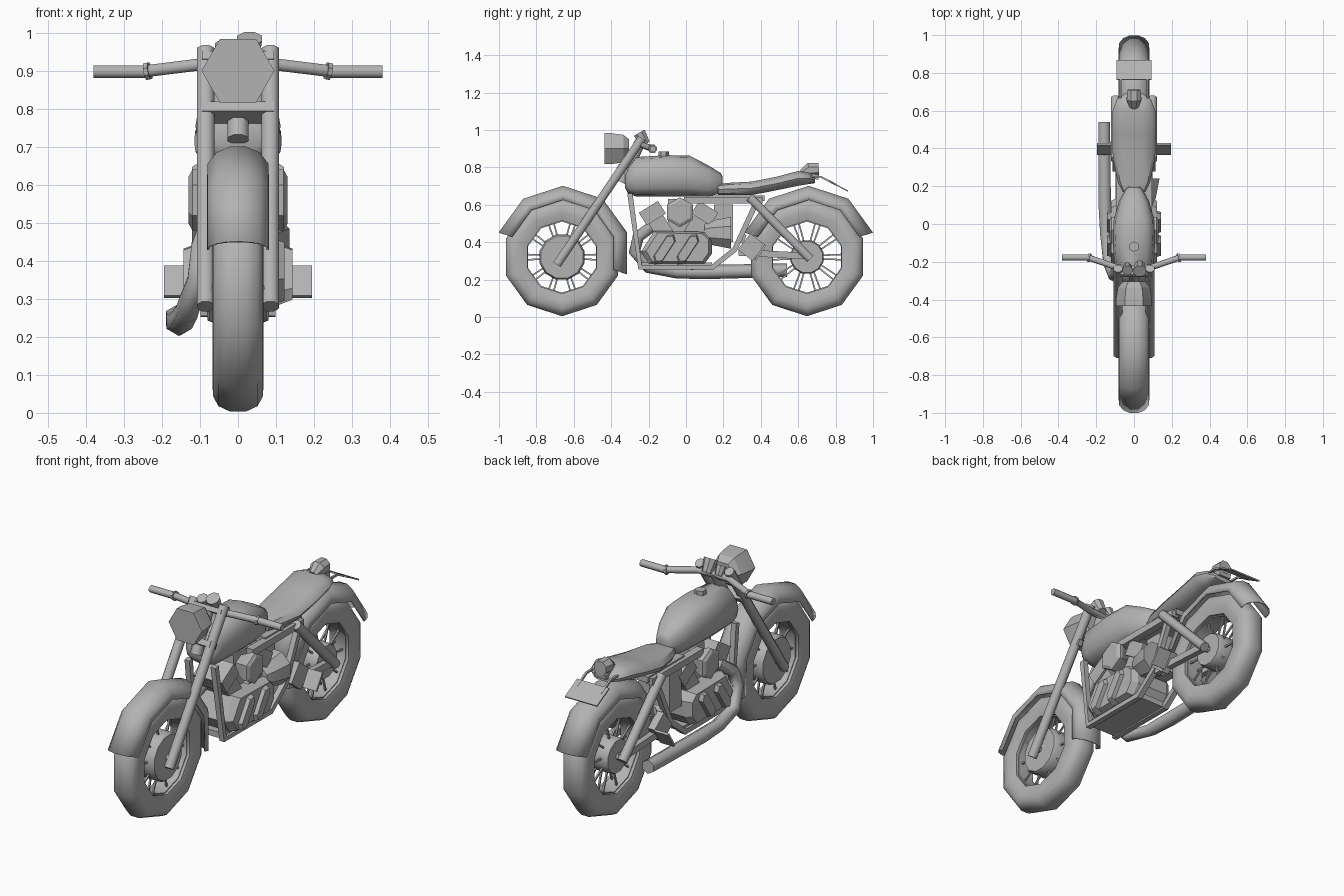
import bpy, bmesh, math
from mathutils import Vector, Matrix

if "Cube" in bpy.data.objects:
    bpy.data.objects.remove(bpy.data.objects["Cube"])

grey = bpy.data.materials.new("grey")
grey.diffuse_color = (0.45, 0.45, 0.45, 1)
grey.use_nodes = True
grey.node_tree.nodes["Principled BSDF"].inputs["Base Color"].default_value = grey.diffuse_color


def finish(name, bm, angle=40):
    bmesh.ops.recalc_face_normals(bm, faces=bm.faces)
    me = bpy.data.meshes.new(name)
    bm.to_mesh(me)
    bm.free()
    me.materials.append(grey)
    ob = bpy.data.objects.new(name, me)
    bpy.context.collection.objects.link(ob)
    bpy.ops.object.select_all(action='DESELECT')
    ob.select_set(True)
    bpy.context.view_layer.objects.active = ob
    bpy.ops.object.shade_smooth_by_angle(angle=math.radians(angle))
    return ob


def skin(bm, rings, closed=True, caps=True, loop=False):
    """Bridge a list of point rings into a surface."""
    vs = [[bm.verts.new(p) for p in r] for r in rings]
    n = len(vs[0])
    pairs = list(zip(vs, vs[1:])) + ([(vs[-1], vs[0])] if loop else [])
    for a, b in pairs:
        for i in range(n if closed else n - 1):
            j = (i + 1) % n
            bm.faces.new((a[i], a[j], b[j], b[i]))
    if caps and not loop:
        bm.faces.new(vs[0])
        bm.faces.new(vs[-1])


def tube(name, pts, radii, n=8, angle=50, turn=0.5):
    """Tube through points; radii is one number or one per point."""
    pts = [Vector(p) for p in pts]
    if not isinstance(radii, (list, tuple)):
        radii = [radii] * len(pts)
    rings = []
    for i, p in enumerate(pts):
        d0 = (pts[i] - pts[i - 1]).normalized() if i else Vector()
        d1 = (pts[i + 1] - p).normalized() if i < len(pts) - 1 else Vector()
        d = (d0 + d1).normalized()
        ref = Vector((1, 0, 0)) if abs(d.x) < 0.8 else Vector((0, 1, 0))
        u = (ref - d * ref.dot(d)).normalized()
        w = d.cross(u)
        angs = [2 * math.pi * (k + turn) / n for k in range(n)]
        rings.append([p + (u * math.cos(a) + w * math.sin(a)) * radii[i] for a in angs])
    bm = bmesh.new()
    skin(bm, rings)
    return finish(name, bm, angle)


def box(name, loc, size, tilt=0):
    """Box tilted about the x axis (degrees)."""
    bm = bmesh.new()
    m = Matrix.Translation(loc) @ Matrix.Rotation(math.radians(tilt), 4, 'X') @ Matrix.Diagonal((*size, 1))
    bmesh.ops.create_cube(bm, size=1, matrix=m)
    return finish(name, bm, 20)


def spin(name, profile, y, z, start=-90, steps=10, full=True, closed=True):
    """Revolve (x, radius) points round the axle, 36 degrees per step."""
    rings = []
    for k in range(steps if full else steps + 1):
        a = math.radians(start + 36 * k)
        rings.append([(x, y + r * math.cos(a), z + r * math.sin(a)) for x, r in profile])
    bm = bmesh.new()
    skin(bm, rings, closed=closed, caps=False, loop=full)
    return finish(name, bm, 50)


def prism(name, outline, x0, x1, inset=0.0):
    """Side outline (y, z) extruded in x, outer end optionally shrunk."""
    cy = sum(p[0] for p in outline) / len(outline)
    cz = sum(p[1] for p in outline) / len(outline)
    k = 1 - inset
    bm = bmesh.new()
    skin(bm, [[(x0, y, z) for y, z in outline],
              [(x1, cy + (y - cy) * k, cz + (z - cz) * k) for y, z in outline]])
    return finish(name, bm, 25)


def loft(name, sections, n=12, power=0.75, angle=45):
    """Rounded body along y from (y, half width, bottom, top)."""
    rings = []
    for y, w, b, t in sections:
        ring = []
        for k in range(n):
            a = 2 * math.pi * k / n
            c, s = math.cos(a), math.sin(a)
            ring.append((w * math.copysign(abs(c) ** power, c), y,
                         (b + t) / 2 + (t - b) / 2 * math.copysign(abs(s) ** power, s)))
        rings.append(ring)
    bm = bmesh.new()
    skin(bm, rings)
    return finish(name, bm, angle)


# wheels: tyre, rim, hub and spokes
half = [(0.055, 0.195), (0.067, 0.24), (0.066, 0.275), (0.052, 0.302), (0.022, 0.316)]
tyre = half + [(-x, r) for x, r in reversed(half)]
rim = [(0.04, 0.19), (0.04, 0.21), (-0.04, 0.21), (-0.04, 0.19)]
for side, y, hub_r in (("front", -0.663, 0.125), ("rear", 0.647, 0.092)):
    z = 0.32
    spin(side + "_tyre", tyre, y, z)
    spin(side + "_rim", rim, y, z)
    tube(side + "_hub", [(-0.06, y, z), (-0.045, y, z), (0.045, y, z), (0.06, y, z)],
         [hub_r * 0.93, hub_r, hub_r, hub_r * 0.93], 12, 30)
    tube(side + "_axle", [(-0.1, y, z), (0.1, y, z)], 0.018, 8)
    for k in range(10):
        for off, x in ((-7, 0.022), (7, -0.022)):
            a, b = math.radians(36 * k + off), math.radians(36 * k + off * 0.6)
            tube(side + "_spoke", [(x, y + 0.08 * math.cos(a), z + 0.08 * math.sin(a)),
                                   (x, y + 0.2 * math.cos(b), z + 0.2 * math.sin(b))], 0.006, 4)

# fenders
fh = [(0.078, 0.285), (0.077, 0.315), (0.055, 0.343), (0.02, 0.358)]
fender = fh + [(-x, r) for x, r in reversed(fh)]
for name, y, start, steps in (("front_fender", -0.658, -18, 5), ("rear_fender", 0.656, 18, 4)):
    ob = spin(name, fender, y, 0.34, start, steps, False, False)
    mod = ob.modifiers.new("thickness", 'SOLIDIFY')
    mod.thickness = 0.006
    mod.offset = 0

# fuel tank, cap and seat
loft("fuel_tank", [(-0.325, 0.06, 0.69, 0.76), (-0.31, 0.085, 0.66, 0.80), (-0.27, 0.1, 0.645, 0.855),
                   (-0.1, 0.112, 0.645, 0.865), (0.02, 0.108, 0.645, 0.862), (0.12, 0.08, 0.645, 0.81),
                   (0.185, 0.045, 0.66, 0.77), (0.195, 0.03, 0.68, 0.75)])
tube("tank_cap", [(0, -0.12, 0.85), (0, -0.12, 0.884)], 0.028, 6, 20)
loft("seat", [(0.17, 0.06, 0.65, 0.71), (0.22, 0.085, 0.65, 0.718), (0.35, 0.112, 0.65, 0.725),
              (0.48, 0.115, 0.675, 0.75), (0.60, 0.113, 0.70, 0.782), (0.66, 0.09, 0.71, 0.77),
              (0.69, 0.05, 0.715, 0.745)], 10)

# tail light, plate and bracket
tube("tail_light", [(0, 0.62, 0.765), (0, 0.66, 0.785), (0, 0.71, 0.787)], [0.025, 0.042, 0.038], 8, 30)
box("tail_light_foot", (0, 0.66, 0.755), (0.07, 0.1, 0.025), -10)
box("rear_plate", (0, 0.815, 0.70), (0.185, 0.115, 0.007), -28)
for s in (-1, 1):
    tube("plate_bracket", [(s * 0.07, 0.6, 0.75), (s * 0.07, 0.72, 0.75), (s * 0.07, 0.8, 0.708)], 0.007, 4)

# fork, shocks, frame rails and foot pegs on both sides
for s in (-1, 1):
    tube("fork_leg", [(s * 0.085, -0.69, 0.28), (s * 0.085, -0.235, 0.955)], 0.025, 8)
    tube("rear_shock", [(s * 0.098, 0.34, 0.64), (s * 0.098, 0.665, 0.31)], 0.025, 8)
    tube("frame_rail", [(s * 0.075, -0.3, 0.66), (s * 0.085, -0.245, 0.265), (s * 0.085, 0.14, 0.265),
                        (s * 0.085, 0.26, 0.36), (s * 0.085, 0.38, 0.62)], 0.02, 4, 20)
    box("upper_rail", (s * 0.075, 0.2, 0.625), (0.04, 0.42, 0.035))
    box("swing_arm", (s * 0.085, 0.47, 0.335), (0.03, 0.38, 0.035), -3)
    box("peg_mount", (s * 0.095, 0.35, 0.373), (0.04, 0.1, 0.11), -38)
    box("foot_peg", (s * 0.155, 0.397, 0.345), (0.08, 0.012, 0.095), -33)
    # handlebar, collar and grip
    tube("handlebar", [(0, -0.235, 0.92), (s * 0.09, -0.23, 0.918), (s * 0.235, -0.18, 0.9)], 0.017, 8)
    tube("grip_collar", [(s * 0.232, -0.18, 0.9), (s * 0.243, -0.177, 0.898)], 0.024, 8, 30)
    tube("grip", [(s * 0.235, -0.177, 0.898), (s * 0.38, -0.177, 0.898)], 0.018, 8)
box("seat_plank", (0, 0.27, 0.635), (0.15, 0.3, 0.03))
box("rear_crossbar", (0, 0.3, 0.42), (0.17, 0.03, 0.05), -25)
box("skid_plank", (0, -0.05, 0.275), (0.17, 0.38, 0.03))

# steering clamps, neck, headlight and gauges
box("upper_clamp", (0, -0.25, 0.925), (0.19, 0.06, 0.025), -34)
box("lower_clamp", (0, -0.34, 0.79), (0.19, 0.06, 0.03), -34)
tube("steering_neck", [(0, -0.345, 0.72), (0, -0.25, 0.92)], 0.03, 8)
tube("headlight", [(0, -0.425, 0.9), (0, -0.435, 0.9), (0, -0.435, 0.9), (0, -0.405, 0.9),
                   (0, -0.335, 0.9), (0, -0.305, 0.9)],
     [0.083, 0.085, 0.096, 0.096, 0.085, 0.058], 6, 20, 0)
tube("large_gauge", [(0.03, -0.215, 0.925), (0.03, -0.25, 0.985)], [0.026, 0.036], 8, 30)
tube("small_gauge", [(-0.035, -0.22, 0.925), (-0.035, -0.245, 0.968)], [0.02, 0.028], 8, 30)

# engine: crankcase, side covers, V cylinders
case = [(-0.24, 0.35), (-0.2, 0.285), (0.1, 0.285), (0.14, 0.34), (0.14, 0.42), (0.1, 0.455), (-0.17, 0.46)]
prism("crankcase", case, -0.09, 0.09)
for s in (-1, 1):
    prism("crankcase_cover", case, s * 0.09, s * 0.122, 0.12)
    # slanted oval covers
    for y in (-0.115, 0.01):
        pts = []
        for u, v in ((-.1, 0), (-.075, .03), (.075, .03), (.1, 0), (.075, -.03), (-.075, -.03)):
            c, q = math.cos(math.radians(57)), math.sin(math.radians(57))
            pts.append((y + u * c - v * q, 0.365 + u * q + v * c))
        prism("oval_cover", pts, s * 0.1, s * 0.143, 0.2)
    # round air cleaner
    tube("air_cleaner", [(s * 0.04, -0.033, 0.56), (s * 0.105, -0.033, 0.56), (s * 0.12, -0.033, 0.56),
                         (s * 0.13, -0.033, 0.56)], [0.05, 0.08, 0.08, 0.062], 6, 20)
for s in (-1, 1):
    box("cylinder", (0, -0.04 + s * 0.095, 0.48), (0.14, 0.09, 0.14), -s * 32)
    box("cylinder_head", (0, -0.04 + s * 0.14, 0.555), (0.165, 0.12, 0.08), -s * 32)
box("engine_core", (0, -0.035, 0.54), (0.08, 0.12, 0.18))
# rear intake cone
tube("intake_cone", [(0.05, 0.1, 0.45), (0.05, 0.135, 0.45), (0.05, 0.24, 0.45)], [0.05, 0.07, 0.092], 8, 30)
box("oil_tank", (-0.02, 0.2, 0.5), (0.12, 0.1, 0.2))

# exhaust on the left side
tube("exhaust", [(-0.07, -0.16, 0.5), (-0.095, -0.255, 0.43), (-0.105, -0.275, 0.35), (-0.135, -0.2, 0.265),
                 (-0.15, -0.05, 0.24), (-0.155, 0.1, 0.24), (-0.158, 0.54, 0.25)],
     [0.03, 0.032, 0.032, 0.032, 0.034, 0.038, 0.036], 6, 65)
